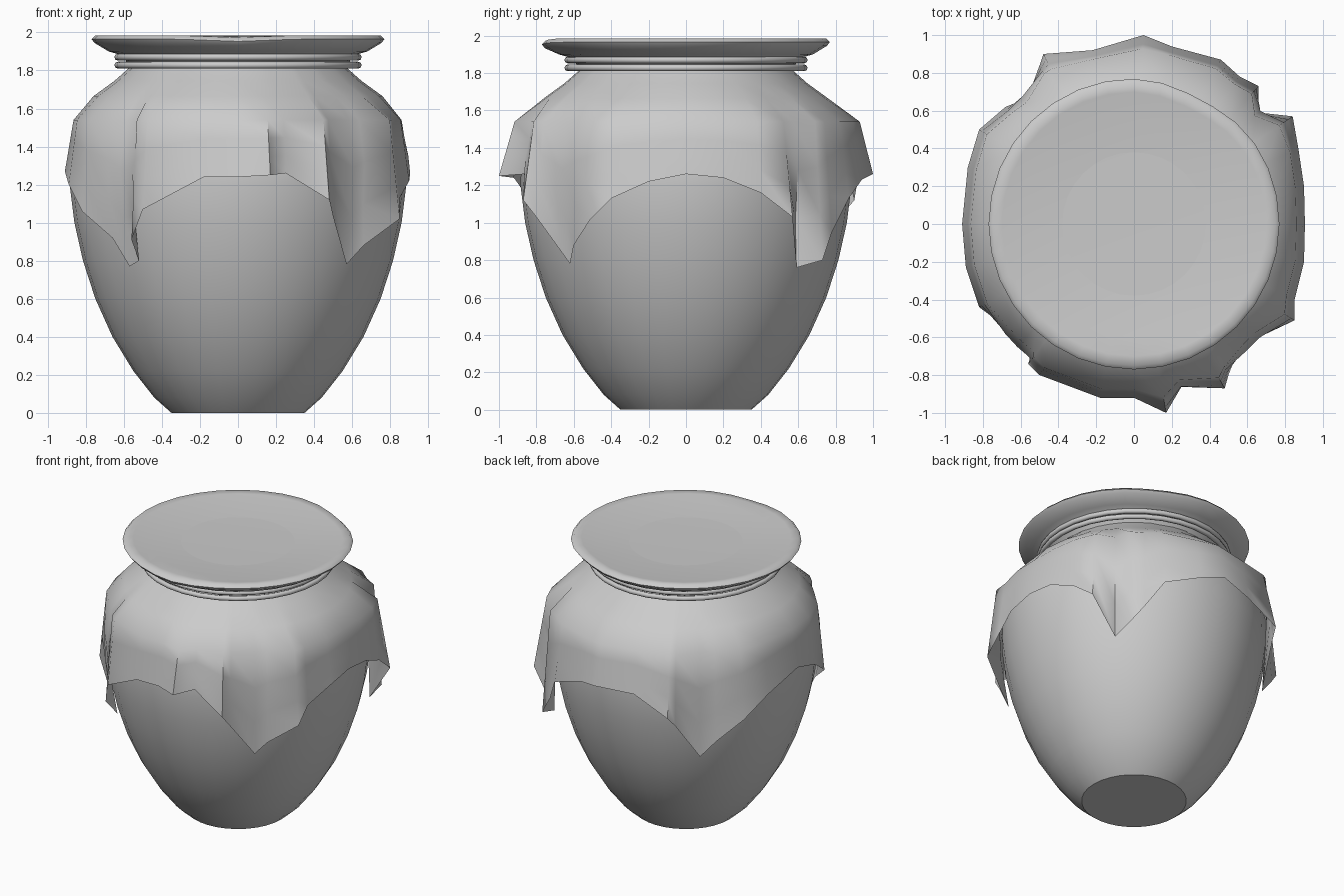
import bpy, bmesh, math
from math import sin, cos, atan2, hypot, radians, pi

if "Cube" in bpy.data.objects:
    bpy.data.objects.remove(bpy.data.objects["Cube"])

JAR = [(0.35, 0), (0.44, 0.08), (0.55, 0.22), (0.66, 0.40), (0.75, 0.60), (0.815, 0.80),
       (0.86, 1.0), (0.885, 1.2), (0.88, 1.36), (0.83, 1.52), (0.72, 1.66), (0.56, 1.79),
       (0.54, 1.84), (0.60, 1.90), (0.71, 1.95), (0.70, 1.96), (0.5, 1.90)]


def jar_radius(z):
    for (r0, z0), (r1, z1) in zip(JAR[:11], JAR[1:12]):
        if z0 <= z <= z1:
            return r0 + (r1 - r0) * (z - z0) / (z1 - z0)
    return 0.55


def ring_mesh(name, rows, cap_start=False, tip=None, angle=40):
    """Skin closed rows of points; optionally cap the first row or fan it to a tip."""
    bm = bmesh.new()
    vr = [[bm.verts.new(p) for p in row] for row in rows]
    n = len(vr[0])
    for a, b in zip(vr, vr[1:]):
        for i in range(n):
            j = (i + 1) % n
            bm.faces.new((a[i], a[j], b[j], b[i]))
    if cap_start:
        bm.faces.new(vr[0][::-1])
    if tip:
        t = bm.verts.new(tip)
        for i in range(n):
            bm.faces.new((t, vr[0][i], vr[0][(i + 1) % n]))
    me = bpy.data.meshes.new(name)
    bm.to_mesh(me)
    bm.free()
    ob = bpy.data.objects.new(name, me)
    bpy.context.collection.objects.link(ob)
    bpy.ops.object.select_all(action='DESELECT')
    ob.select_set(True)
    bpy.context.view_layer.objects.active = ob
    bpy.ops.object.shade_smooth_by_angle(angle=radians(angle))
    return ob


def circle(r, z, n=32):
    return [(r * cos(2 * pi * i / n), r * sin(2 * pi * i / n), z) for i in range(n)]


# jar body
ring_mesh("jar_body", [circle(r, z) for r, z in JAR], cap_start=True)

# cloth cap stretched over the rim, slightly sagging and dented at the back
def cap_row(r, z):
    row = []
    for x, y, zz in circle(r, z):
        a = atan2(y, x)
        dent = math.exp(-((a - radians(62)) / 0.3) ** 2)
        k = 1 - 0.03 * dent * (r > 0.65)
        front = math.exp(-((a + pi / 2) / 0.25) ** 2) * (0.74 < r)
        row.append((x * k, y * k, zz - 0.012 * front))
    return row

CAP = [(0.38, 1.955), (0.60, 1.968), (0.70, 1.98), (0.75, 1.985), (0.77, 1.965), (0.755, 1.945),
       (0.68, 1.90), (0.61, 1.88), (0.585, 1.845), (0.56, 1.81)]
ring_mesh("cloth_cap", [cap_row(r, z) for r, z in CAP], tip=(0, 0, 1.95), angle=60)

# hanging cloth skirt: hem outline with four drooping corners
HEM = [(0, -.92, 1.24), (.17, -1.0, 1.25), (.25, -.86, 1.26), (.48, -.87, 1.12), (.5, -.8, 1.03),
       (.57, -.62, .78), (.66, -.6, .88), (.85, -.51, 1.02), (.85, -.4, 1.13), (.9, -.2, 1.22),
       (.905, 0, 1.26), (.9, .2, 1.24), (.87, .4, 1.16), (.84, .57, 1.03), (.66, .59, .76),
       (.66, .73, .80), (.56, .78, .95), (.46, .87, 1.13), (.2, .94, 1.23), (.05, 1.0, 1.26),
       (-.22, .92, 1.24), (-.48, .9, 1.12), (-.5, .84, 1.05), (-.57, .65, .77), (-.68, .62, .9),
       (-.82, .5, 1.05), (-.88, .3, 1.18), (-.91, 0, 1.27), (-.89, -.23, 1.2), (-.82, -.44, 1.06),
       (-.66, -.56, .92), (-.57, -.60, .77), (-.52, -.66, .80), (-.56, -.74, .91),
       (-.5, -.8, 1.07), (-.18, -.92, 1.24)]
cols = []
for x, y, z in HEM:
    a, rh = atan2(y, x), hypot(x, y)
    rm = min(max(0.86, rh * 0.95), 0.93)
    path = [(0.56, 1.82), (0.65, 1.745), (0.76, 1.665), (rm, 1.54)]
    for t in (0.33, 0.67, 1.0):
        path.append((rm + (rh - rm) * t, 1.54 + (z - 1.54) * t))
    cols.append([(max(r, jar_radius(h) + 0.015) * cos(a), max(r, jar_radius(h) + 0.015) * sin(a), h)
                 for r, h in path])
rows = [list(row) for row in zip(*cols)][::-1]
ring_mesh("cloth_skirt", [r for r in rows[::-1]], angle=60)

# two turns of cord around the neck
for i, z in enumerate((1.87, 1.828)):
    bpy.ops.mesh.primitive_torus_add(location=(0, 0, z), major_radius=0.632, minor_radius=0.018,
                                     major_segments=32, minor_segments=8)
    bpy.context.object.name = f"neck_cord_{i + 1}"
    bpy.ops.object.shade_smooth_by_angle(angle=radians(60))

# outward-facing normals
for ob in bpy.data.objects:
    bm = bmesh.new()
    bm.from_mesh(ob.data)
    bmesh.ops.recalc_face_normals(bm, faces=bm.faces[:])
    if ob.name == "cloth_skirt" and sum(f.normal.dot(f.calc_center_median()) for f in bm.faces) < 0:
        bmesh.ops.reverse_faces(bm, faces=bm.faces[:])
    bm.to_mesh(ob.data)
    bm.free()
